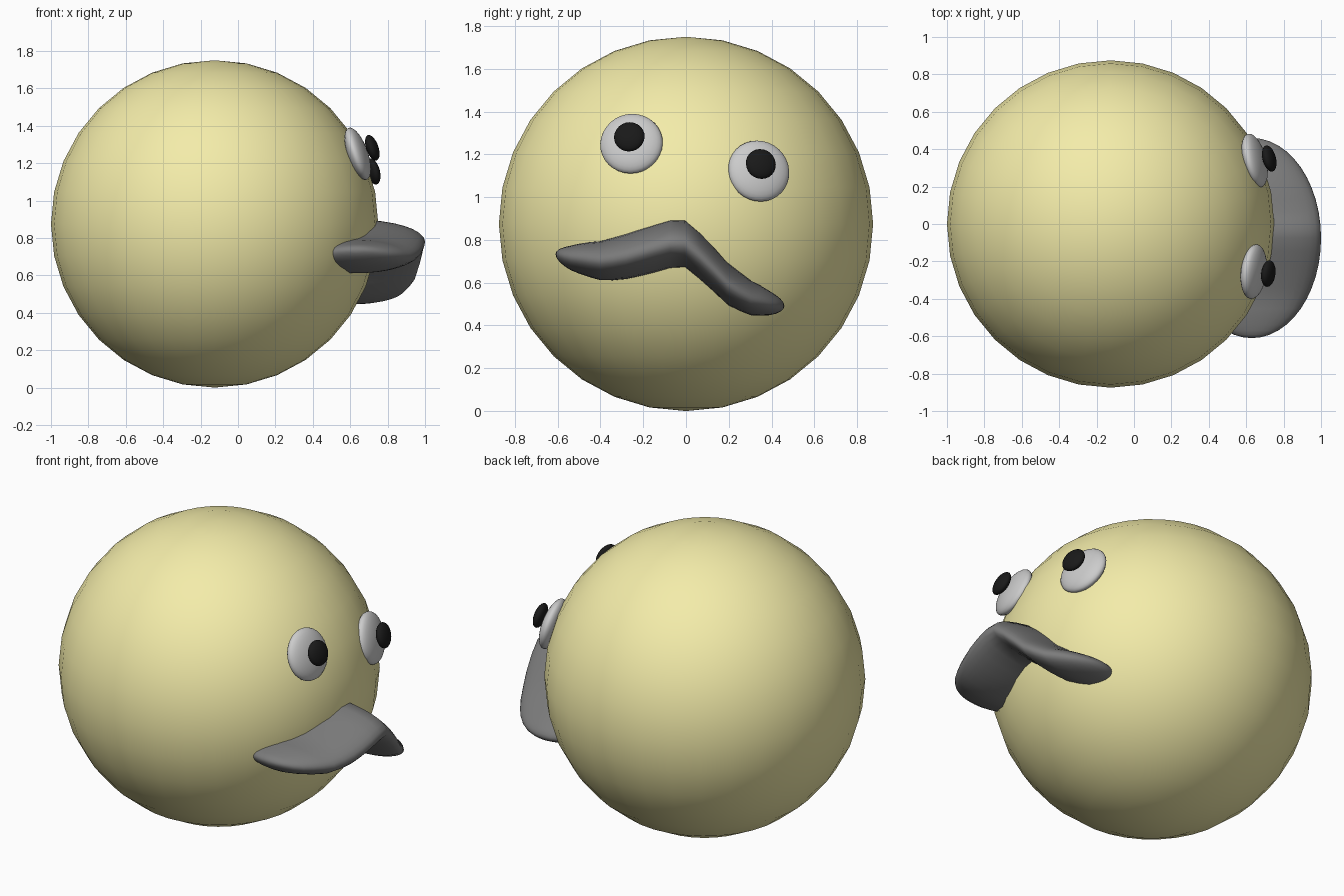
import bpy, bmesh
from mathutils import Vector, Matrix

if "Cube" in bpy.data.objects:
    bpy.data.objects.remove(bpy.data.objects["Cube"])


def material(name, rgb):
    m = bpy.data.materials.new(name)
    m.diffuse_color = (*rgb, 1)
    m.use_nodes = True
    m.node_tree.nodes["Principled BSDF"].inputs["Base Color"].default_value = m.diffuse_color
    return m


YELLOW = material("yellow", (0.90, 0.84, 0.40))
WHITE = material("white", (0.75, 0.75, 0.75))
BLACK = material("black", (0.01, 0.01, 0.01))
DARK = material("dark_grey", (0.2, 0.2, 0.2))


def ball(name, centre, radii, mat, axis=(0, 0, 1), segs=32, rings=16, bend=None):
    """Smooth ellipsoid whose pole (third radius) points along axis."""
    bm = bmesh.new()
    bmesh.ops.create_uvsphere(bm, u_segments=segs, v_segments=rings, radius=1)
    rot = Vector(axis).to_track_quat('Z', 'Y').to_matrix().to_4x4()
    bm.transform(Matrix.Translation(centre) @ rot @ Matrix.Diagonal((*radii, 1)))
    if bend:
        for v in bm.verts:
            v.co.z += bend(v.co.y)
    for f in bm.faces:
        f.smooth = True
    me = bpy.data.meshes.new(name)
    bm.to_mesh(me)
    bm.free()
    me.materials.append(mat)
    ob = bpy.data.objects.new(name, me)
    bpy.context.collection.objects.link(ob)
    return ob


# Round head
ball("head", (-0.125, 0, 0.875), (0.875, 0.875, 0.875), YELLOW)

# Flattened eyes and pupils, the pair tilted with the face
for side, eye, pupil, normal in (
        ("right", (0.64, -0.255, 1.25), (0.718, -0.265, 1.282), (0.94, -0.11, 0.33)),
        ("left", (0.645, 0.34, 1.122), (0.723, 0.35, 1.155), (0.94, 0.24, 0.25))):
    ball("eye_" + side, eye, (0.147, 0.147, 0.052), WHITE, normal)
    ball("pupil_" + side, pupil, (0.072, 0.072, 0.032), BLACK, normal, 24, 12)

# Wavy mouth: a flat ellipsoid whose mid-line follows these (y, z) points
WAVE = [(-0.62, 0.735), (-0.55, 0.717), (-0.4, 0.703), (-0.3, 0.717),
        (-0.2, 0.745), (-0.05, 0.788), (0.0, 0.783), (0.1, 0.695),
        (0.2, 0.59), (0.3, 0.53), (0.4, 0.502), (0.47, 0.49)]


def wave(y):
    for (y0, z0), (y1, z1) in zip(WAVE, WAVE[1:]):
        if y <= y1:
            return z0 + (z1 - z0) * (y - y0) / (y1 - y0)
    return WAVE[-1][1]


mouth = ball("mouth", (0.63, -0.075, 0), (0.37, 0.115, 0.535), DARK,
             (0, 1, 0), 32, 24, wave)
